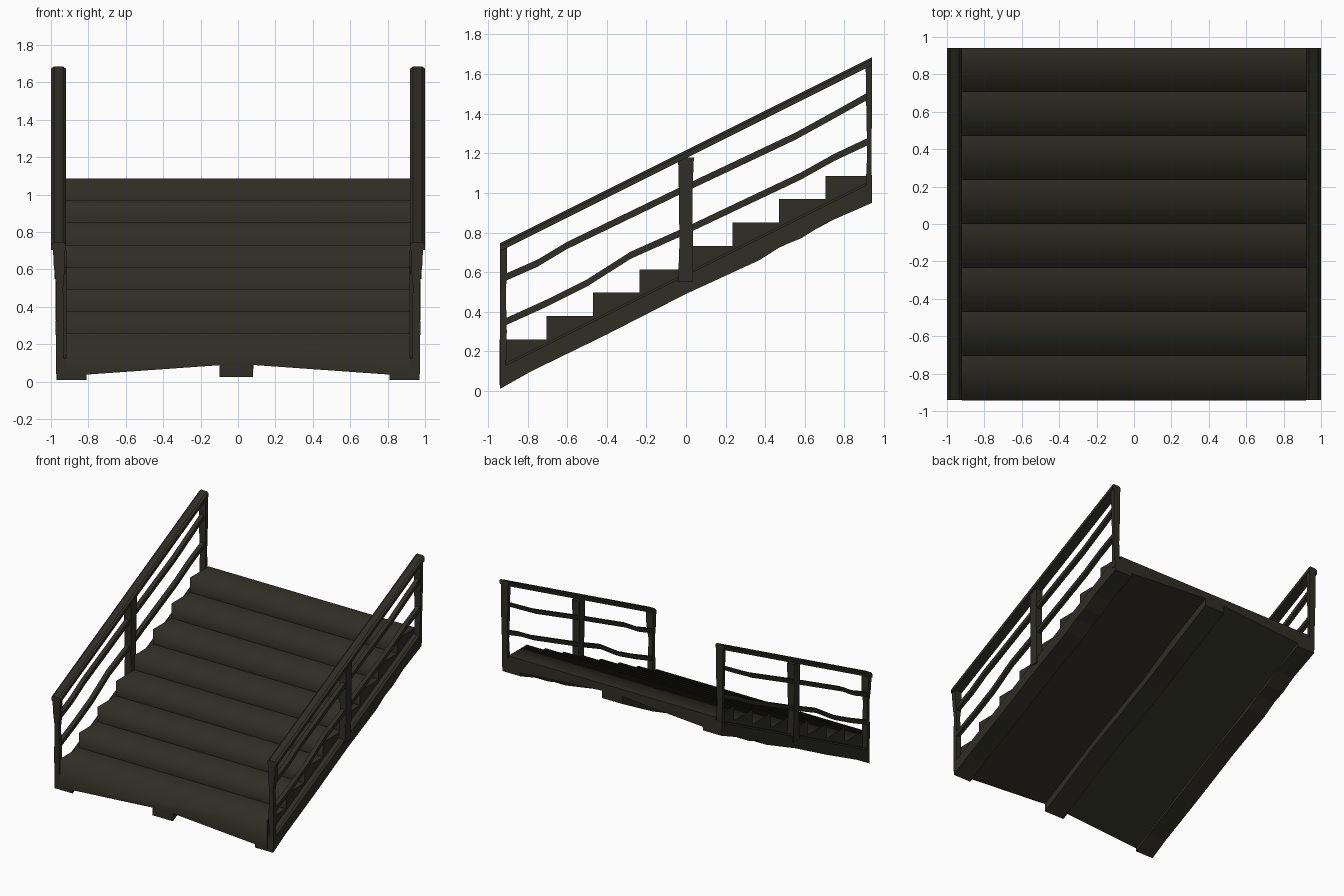
import bpy, bmesh

if "Cube" in bpy.data.objects:
    bpy.data.objects.remove(bpy.data.objects["Cube"])

wood = bpy.data.materials.new("dark olive wood")
wood.diffuse_color = (0.028, 0.027, 0.018, 1)
wood.use_nodes = True
wood.node_tree.nodes["Principled BSDF"].inputs["Base Color"].default_value = wood.diffuse_color

N, L = 8, 0.94            # step count, half length
RUN, RISE, TOP0, W = 2 * L / N, 0.118, 0.26, 0.92


def finish(name, bm, recalc=True):
    if recalc:
        bmesh.ops.recalc_face_normals(bm, faces=bm.faces[:])
    me = bpy.data.meshes.new(name)
    bm.to_mesh(me)
    bm.free()
    me.materials.append(wood)
    ob = bpy.data.objects.new(name, me)
    bpy.context.collection.objects.link(ob)
    return ob


def loft(name, rings):
    """Closed tube through matching rings of points."""
    bm = bmesh.new()
    vs = [[bm.verts.new(p) for p in r] for r in rings]
    n = len(rings[0])
    for a, b in zip(vs, vs[1:]):
        for i in range(n):
            j = (i + 1) % n
            bm.faces.new((a[i], a[j], b[j], b[i]))
    bm.faces.new(vs[0])
    bm.faces.new(vs[-1])
    return finish(name, bm)


def box_ring_y(y, x0, x1, z0, z1):
    return [(x0, y, z0), (x1, y, z0), (x1, y, z1), (x0, y, z1)]


def post(name, s, sections):
    """Sections are (z, x0, x1, y0, y1)."""
    loft(name, [[(s * a, c, z), (s * b, c, z), (s * b, d, z), (s * a, d, z)]
                for z, a, b, c, d in sections])


def under(y, x):
    """Underside height: sloped, with a shallow ridge at the centre."""
    return 0.03 + 0.065 * (1 - abs(x) / W) + 0.5 * (y + L)


# Stair body: each step has a softly shaded nose between riser and tread
bm = bmesh.new()


def face(pts, smooth=False):
    f = bm.faces.new([bm.verts.new(p) for p in pts])
    f.smooth = smooth


for i in range(N):
    y0, y1 = -L + i * RUN, -L + (i + 1) * RUN
    z = TOP0 + i * RISE
    yf = y0 - (0.003 if i == 0 else 0)
    nl, nr = bm.verts.new((-W, yf, z)), bm.verts.new((W, yf, z))
    bl, br = bm.verts.new((-W, y1, z)), bm.verts.new((W, y1, z))
    bm.faces.new((nl, nr, br, bl)).smooth = True
    if i == 0:
        low = [(-W, yf, under(y0, W)), (0, yf, under(y0, 0)), (W, yf, under(y0, W))]
    else:
        low = [(-W, yf, z - RISE), (W, yf, z - RISE)]
    bm.faces.new([nl] + [bm.verts.new(p) for p in low] + [nr]).smooth = True
    for s in (-1, 1):
        q = [(s * W, yf, under(y0, W)), (s * W, y1, under(y1, W)),
             (s * W, y1, z), (s * W, yf, z)]
        face(q if s > 0 else q[::-1])
for s in (-1, 1):          # two underside planes
    q = [(0, -L, under(-L, 0)), (0, L, under(L, 0)),
         (s * W, L, under(L, W)), (s * W, -L, under(-L, W))]
    face(q if s > 0 else q[::-1])
zt = TOP0 + (N - 1) * RISE
face([(W, L, under(L, W)), (0, L, under(L, 0)), (-W, L, under(L, W)),
      (-W, L, zt), (W, L, zt)])
finish("stair_steps", bm, recalc=False)

# Centre support beam, slightly uneven
loft("centre_beam", [box_ring_y(y, -0.10 + d, 0.08 + d, 0.025 + 0.5 * (y + L) + e,
                                0.10 + 0.5 * (y + L))
                     for y, d, e in [(-L, 0, 0), (-0.4, 0.01, 0.01), (0.2, 0, 0.005),
                                     (0.55, 0.015, -0.01), (L, 0.01, 0.005)]])

stringer_low = [(-L, 0.01), (-0.78, 0.10), (-0.4, 0.285), (0, 0.49), (0.37, 0.66),
                (0.48, 0.73), (0.58, 0.77), (0.70, 0.845), (L, 0.95)]
mid_path = [(-0.92, 0.57), (-0.75, 0.645), (-0.6, 0.735), (-0.3, 0.88), (0, 1.025),
            (0.55, 1.285), (0.75, 1.395), (0.92, 1.49)]
low_path = [(-0.92, 0.345), (-0.7, 0.445), (-0.5, 0.545), (-0.28, 0.685), (0, 0.81),
            (0.58, 1.085), (0.75, 1.18), (0.92, 1.26)]

for s, side in ((-1, "left"), (1, "right")):
    # Side stringer with chamfered upper edge
    rings = []
    for y, z in stringer_low:
        t = 0.125 + 0.5 * (y + L)
        rings.append([(s * 0.81, y, z), (s * 0.97, y, z), (s * 0.97, y, t - 0.012),
                      (s * 0.955, y, t), (s * 0.81, y, t)])
    loft(side + "_stringer", rings)

    # Handrail with bevelled top corners
    rings = []
    for y, z in ((-L, 0.745), (L, 1.685)):
        rings.append([(s * x, y, z + dz) for x, dz in
                      ((0.92, -0.04), (1.0, -0.04), (1.0, -0.012),
                       (0.985, 0), (0.935, 0), (0.92, -0.012))])
    loft(side + "_handrail", rings)

    # Two wavy lower rails
    for label, path in (("middle", mid_path), ("lower", low_path)):
        loft(f"{side}_{label}_rail",
             [box_ring_y(y, s * 0.94, s * 0.975, z - 0.018, z + 0.018) for y, z in path])

    # Three posts with a hand-cut outline
    post(side + "_front_post", s,
         [(0.04, 0.935, 0.972, -L, -0.91), (0.30, 0.93, 0.975, -L, -0.905),
          (0.50, 0.935, 0.97, -L, -0.91), (0.62, 0.925, 0.985, -L, -0.903),
          (0.725, 0.925, 0.99, -L, -0.905)])
    post(side + "_middle_post", s,
         [(0.55, 0.92, 0.98, -0.04, 0.035), (0.75, 0.93, 0.982, -0.033, 0.035),
          (1.0, 0.925, 0.985, -0.036, 0.032), (1.18, 0.925, 0.985, -0.04, 0.04)])
    post(side + "_back_post", s,
         [(0.98, 0.925, 0.975, 0.905, L), (1.2, 0.93, 0.98, 0.915, 0.936),
          (1.45, 0.925, 0.985, 0.91, L), (1.66, 0.925, 0.985, 0.907, L)])
